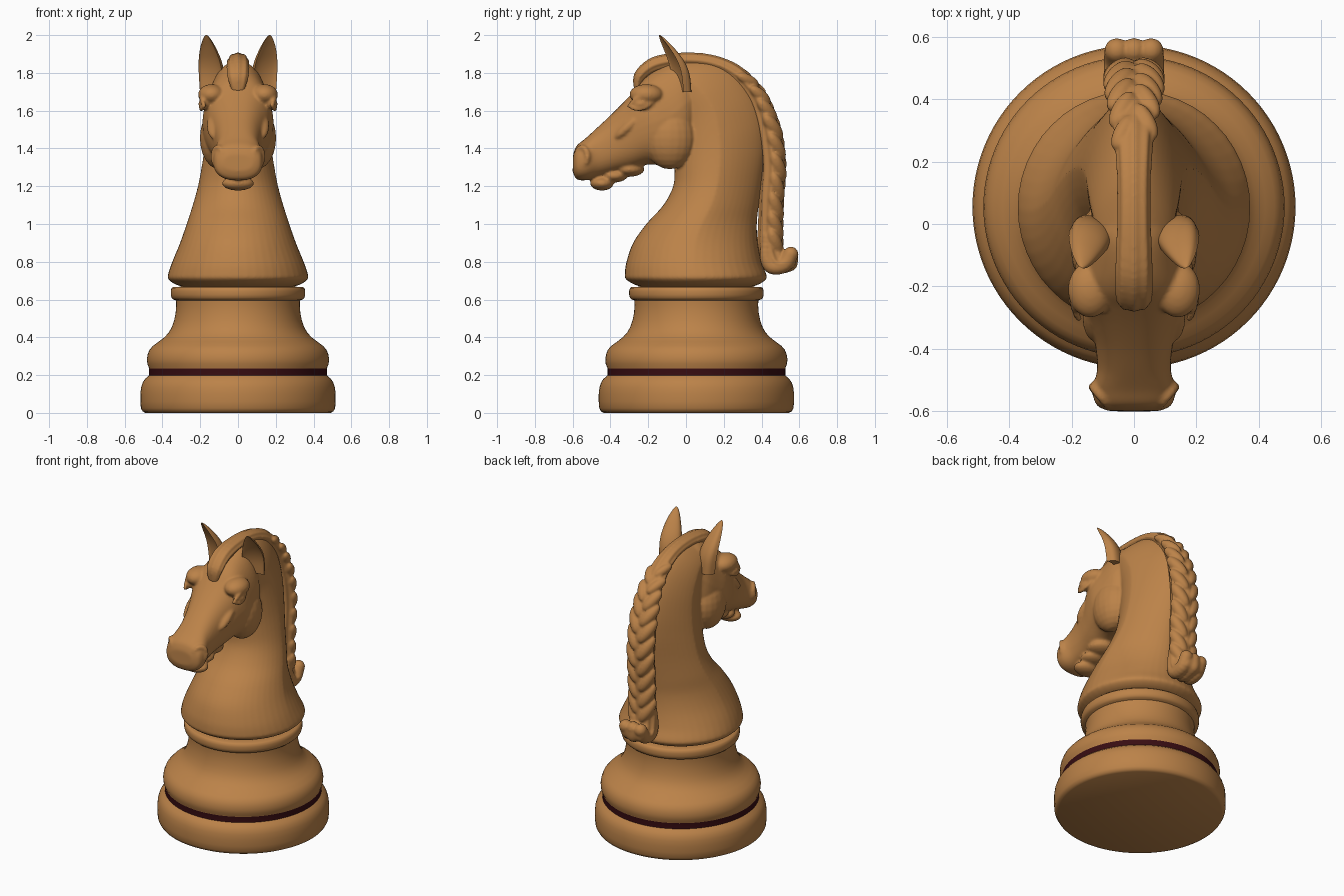
import bpy, bmesh, math
from mathutils import Vector, Matrix

if "Cube" in bpy.data.objects:
    bpy.data.objects.remove(bpy.data.objects["Cube"])


def material(name, rgb):
    m = bpy.data.materials.new(name)
    m.diffuse_color = (*rgb, 1)
    m.use_nodes = True
    m.node_tree.nodes["Principled BSDF"].inputs["Base Color"].default_value = m.diffuse_color
    return m


wood = material("warm wood", (0.50, 0.225, 0.066))
felt = material("dark red band", (0.04, 0.004, 0.006))


def dense(rows, k=5):
    """Catmull-Rom interpolation of rows of numbers."""
    out = []
    for i in range(len(rows) - 1):
        a, b, c, d = (rows[max(0, min(len(rows) - 1, i + j))] for j in (-1, 0, 1, 2))
        for s in range(k):
            t = s / k
            out.append([0.5 * (2 * q + (r - p) * t + (2 * p - 5 * q + 4 * r - w) * t * t
                               + (3 * q - p - 3 * r + w) * t ** 3) for p, q, r, w in zip(a, b, c, d)])
    out.append(list(rows[-1]))
    return out


def skin(bm, rings):
    """Closed skin over a list of point rings."""
    vr = [[bm.verts.new(p) for p in ring] for ring in rings]
    n = len(vr[0])
    for a, b in zip(vr, vr[1:]):
        for i in range(n):
            bm.faces.new((a[i], a[(i + 1) % n], b[(i + 1) % n], b[i]))
    bm.faces.new(vr[0][::-1])
    bm.faces.new(vr[-1])


def loft(bm, rows, power=1.0, ripple=0.0, n=48):
    """Rows: y,z of first edge, y,z of second edge, half width, taper to second edge."""
    rings = []
    for y0, z0, y1, z1, w, taper in dense(rows):
        ring = []
        for i in range(n):
            a = 2 * math.pi * i / n
            c, s = (math.copysign(abs(f) ** power, f) for f in (math.cos(a), math.sin(a)))
            k = 1 + ripple * math.cos(8 * a)
            h = 0.5 + 0.5 * s * k
            ring.append((w * c * k * (1 - taper * max(0, s)), y0 + (y1 - y0) * h, z0 + (z1 - z0) * h))
        rings.append(ring)
    skin(bm, rings)


def blob(bm, pos, size, rot=None):
    m = Matrix.Translation(pos) @ (rot or Matrix()) @ Matrix.Diagonal((*size, 1))
    bmesh.ops.create_uvsphere(bm, u_segments=20, v_segments=12, radius=1, matrix=m)


def finish(bm, name, mats, angle=40, voxel=0, smooth=4):
    bmesh.ops.recalc_face_normals(bm, faces=bm.faces)
    me = bpy.data.meshes.new(name)
    bm.to_mesh(me)
    bm.free()
    ob = bpy.data.objects.new(name, me)
    bpy.context.collection.objects.link(ob)
    for m in mats:
        me.materials.append(m)
    if voxel:
        r = ob.modifiers.new("fuse", 'REMESH')
        r.mode, r.voxel_size, r.use_smooth_shade = 'VOXEL', voxel, True
        s = ob.modifiers.new("soften", 'SMOOTH')
        s.factor, s.iterations = 0.5, smooth
    else:
        bpy.ops.object.select_all(action='DESELECT')
        ob.select_set(True)
        bpy.context.view_layer.objects.active = ob
        bpy.ops.object.shade_smooth_by_angle(angle=math.radians(angle))
    return ob


# Turned base with a dark band
profile = [(.49, 0), (.505, .008), (.514, .025), (.517, .06), (.517, .10), (.513, .135), (.505, .16),
           (.492, .18), (.471, .198), (.471, .236), (.472, .24), (.48, .26), (.482, .285), (.478, .31),
           (.468, .335), (.45, .355), (.42, .377), (.39, .40), (.367, .425), (.35, .455), (.338, .49),
           (.33, .53), (.327, .57), (.328, .595), (.343, .601), (.352, .61), (.356, .625), (.356, .645),
           (.352, .66), (.343, .667), (.30, .668), (.30, .69)]
bm = bmesh.new()
N = 96
skin(bm, [[(r * math.cos(2 * math.pi * i / N), .055 + r * math.sin(2 * math.pi * i / N), z)
           for i in range(N)] for r, z in profile])
for f in bm.faces:
    if len(f.verts) == 4 and .2 < f.calc_center_median().z < .235:
        f.material_index = 1
finish(bm, "turned_base", [wood, felt])

# Neck and head, fused into one carved form
bm = bmesh.new()
loft(bm, [(-.24, .668, .35, .668, .295, 0), (-.285, .685, .395, .685, .34, 0), (-.32, .71, .425, .71, .37, 0),
          (-.324, .735, .425, .735, .37, 0), (-.315, .80, .40, .80, .348, .05), (-.28, .90, .38, .90, .307, .15),
          (-.21, 1.0, .375, 1.0, .272, .25), (-.12, 1.1, .385, 1.1, .24, .3), (-.068, 1.2, .40, 1.22, .21, .35),
          (-.06, 1.3, .42, 1.4, .185, .4), (-.06, 1.4, .41, 1.55, .168, .4), (-.06, 1.5, .36, 1.69, .155, .4),
          (-.08, 1.58, .27, 1.8, .145, .4), (-.1, 1.65, .15, 1.86, .13, .4), (-.14, 1.70, 0, 1.87, .11, .4)])
loft(bm, [(-.6, 1.28, -.597, 1.37, .08, 0), (-.58, 1.238, -.578, 1.415, .12, 0),
          (-.53, 1.232, -.53, 1.455, .132, .05), (-.46, 1.25, -.47, 1.51, .118, .05),
          (-.37, 1.275, -.40, 1.575, .125, .05), (-.28, 1.295, -.33, 1.645, .147, .05),
          (-.20, 1.315, -.27, 1.71, .172, .05), (-.11, 1.31, -.22, 1.77, .188, .1),
          (-.02, 1.32, -.15, 1.82, .18, .15), (.03, 1.40, -.05, 1.86, .16, .2),
          (.05, 1.5, .04, 1.85, .12, .2)], power=.8)
# Chin and lower jaw
for y, z, w, l, h in ((-.445, 1.215, .085, .062, .038), (-.38, 1.255, .08, .07, .035), (-.3, 1.29, .09, .08, .04)):
    blob(bm, (0, y, z), (w, l, h))
for s in (1, -1):
    # Cheek and brow
    blob(bm, (s * .10, -.085, 1.455), (.102, .138, .165))
    blob(bm, (s * .14, -.21, 1.685), (.072, .09, .055))
    # Cheekbone ridge
    blob(bm, (s * .125, -.30, 1.52), (.04, .10, .03), Matrix.Rotation(math.radians(42), 4, 'X'))
    # Eye with upper and lower lid
    blob(bm, (s * .178, -.24, 1.635), (.032, .042, .028))
    for lid in (1, -.7):
        for i in range(13):
            t = i / 6 - 1
            blob(bm, (s * (.196 - .018 * t * t), -.24 + .062 * t, 1.635 + .01 * t + lid * .038 * (1 - t * t)),
                 (.011, .011, .011))
    # Nostril rim
    for i in range(18):
        a = 2 * math.pi * i / 18
        c = .038 * math.cos(a)
        blob(bm, (s * (.106 + .65 * c), -.55 + .75 * c, 1.358 + .046 * math.sin(a)), (.016, .016, .016))
finish(bm, "neck_and_head", [wood], voxel=.008)

# Ears, cupped on the front
bm = bmesh.new()
ear = [(.14, -.035, 1.70, .065, .06), (.143, -.045, 1.79, .068, .06), (.15, -.065, 1.86, .062, .052),
       (.16, -.10, 1.93, .043, .036), (.166, -.13, 1.98, .02, .018), (.168, -.14, 2.0, .004, .004)]
for s in (1, -1):
    rings = []
    for x, y, z, w, d in dense(ear):
        ring = []
        for i in range(40):
            a = 2 * math.pi * i / 40
            c, q = w * math.cos(a), math.sin(a)
            q = d * (q ** .6 if q > 0 else .35 * -q - .12)
            ring.append((s * (x + .9 * c - .42 * q), y + .42 * c + .9 * q, z))
        rings.append(ring)
    skin(bm, rings)
finish(bm, "ears", [wood], angle=60)

# Mane: centre line y, z, half depth, half width
path = [(-.262, 1.70, .012, .03), (-.245, 1.78, .032, .055), (-.16, 1.845, .04, .058), (0, 1.868, .038, .052),
        (.15, 1.85, .04, .052), (.27, 1.79, .045, .06), (.36, 1.69, .045, .065), (.41, 1.58, .05, .07),
        (.445, 1.45, .058, .078), (.46, 1.3, .06, .08), (.45, 1.15, .06, .08), (.445, 1.0, .06, .078),
        (.445, .88, .062, .08), (.475, .795, .062, .09), (.54, .805, .055, .09), (.565, .86, .03, .07)]
rows = []
for i, (y, z, d, w) in enumerate(path):
    a, b = path[max(i - 1, 0)], path[min(i + 1, len(path) - 1)]
    t = Vector((b[0] - a[0], b[1] - a[1])).normalized()
    rows.append((y + t.y * d, z - t.x * d, y - t.y * d, z + t.x * d, w, 0))
bm = bmesh.new()
loft(bm, rows, ripple=.07, n=64)
# Braid strands, alternating left and right
line = dense([p[:2] for p in path[5:13]], 20)
count = 20
for i in range(count):
    k = int(3 + (len(line) - 8) * i / (count - 1))
    y, z = line[k]
    t = (Vector(line[k + 2]) - Vector(line[k - 2])).normalized()
    s = 1 if i % 2 else -1
    g = .75 + .25 * min(1, i / 7)
    direction = Vector((-s * .5, t.x - t.y * .35, t.y + t.x * .35))
    rot = direction.to_track_quat('Z', 'Y').to_matrix().to_4x4()
    blob(bm, (s * .048 * g, y - t.y * .028 * g, z + t.x * .028 * g), (.038 * g, .038 * g, .088 * g), rot)
# Loose curl at the end of the braid
for s in (-1, 0, 1):
    for y, z, r in dense([(.43, .93, .028), (.425, .83, .035), (.455, .775, .04), (.52, .785, .042),
                          (.555, .84, .04)], 4):
        blob(bm, (s * .055, y, z), (r, r, r))
finish(bm, "braided_mane", [wood], voxel=.007, smooth=3)
